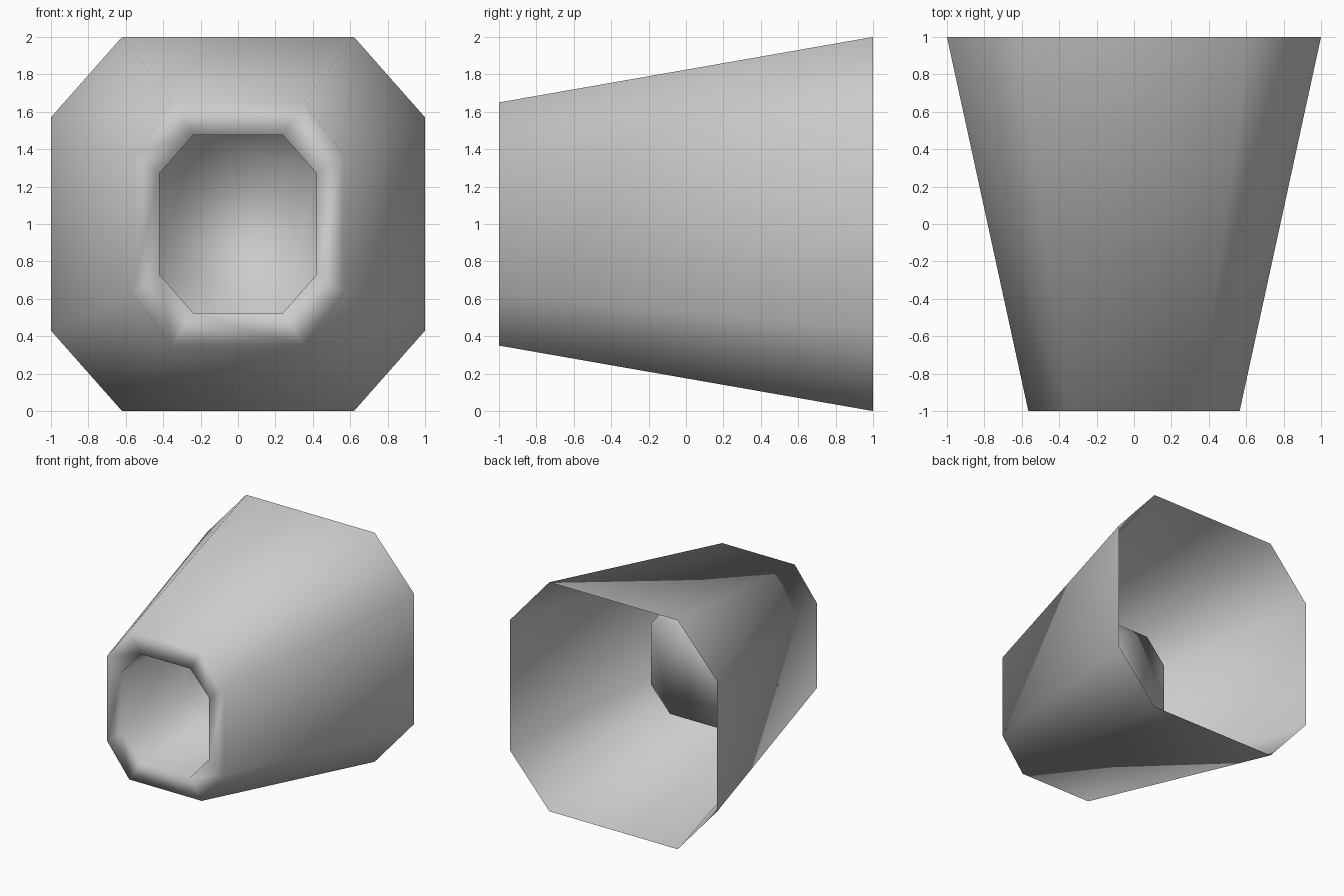
import bpy
import bmesh

if "Cube" in bpy.data.objects:
    bpy.data.objects.remove(bpy.data.objects["Cube"], do_unlink=True)

grey = bpy.data.materials.new("plain_grey")
grey.use_nodes = True
colour = (0.6, 0.6, 0.6, 1.0)
grey.diffuse_color = colour
grey.node_tree.nodes["Principled BSDF"].inputs["Base Color"].default_value = colour


def octagon(bm, y, half_w, half_h, flat_w, flat_h):
    """Ring of eight vertices around the y axis, chamfered rectangle outline."""
    quarter = [(flat_w, half_h), (half_w, flat_h)]
    outline = quarter + [(x, -z) for x, z in reversed(quarter)]
    outline += [(-x, -z) for x, z in quarter]
    outline += [(-x, z) for x, z in reversed(quarter)]
    return [bm.verts.new((x, y, 1 + z)) for x, z in outline]


def bridge(bm, a, b):
    for i in range(len(a)):
        j = (i + 1) % len(a)
        bm.faces.new((a[i], a[j], b[j], b[i]))


bm = bmesh.new()
# Flared outer shell (open at the back), front lip, then recessed socket
rings = [
    octagon(bm, 1.0, 1.0, 1.0, 0.62, 0.57),
    octagon(bm, -1.0, 0.565, 0.65, 0.35, 0.37),
    octagon(bm, -1.0, 0.42, 0.475, 0.24, 0.27),
    octagon(bm, -0.12, 0.42, 0.475, 0.24, 0.27),
]
for a, b in zip(rings, rings[1:]):
    bridge(bm, a, b)
# Closed floor of the socket
bm.faces.new(rings[-1])
bmesh.ops.recalc_face_normals(bm, faces=bm.faces)
# Make sure the lip faces forward
bm.normal_update()
lip = next(f for f in bm.faces if all(v in rings[1] + rings[2] for v in f.verts))
if lip.normal.y > 0:
    bmesh.ops.reverse_faces(bm, faces=bm.faces)
for f in bm.faces:
    f.smooth = True

mesh = bpy.data.meshes.new("flared_nozzle")
bm.to_mesh(mesh)
bm.free()
mesh.materials.append(grey)
nozzle = bpy.data.objects.new("flared_nozzle", mesh)
bpy.context.scene.collection.objects.link(nozzle)
